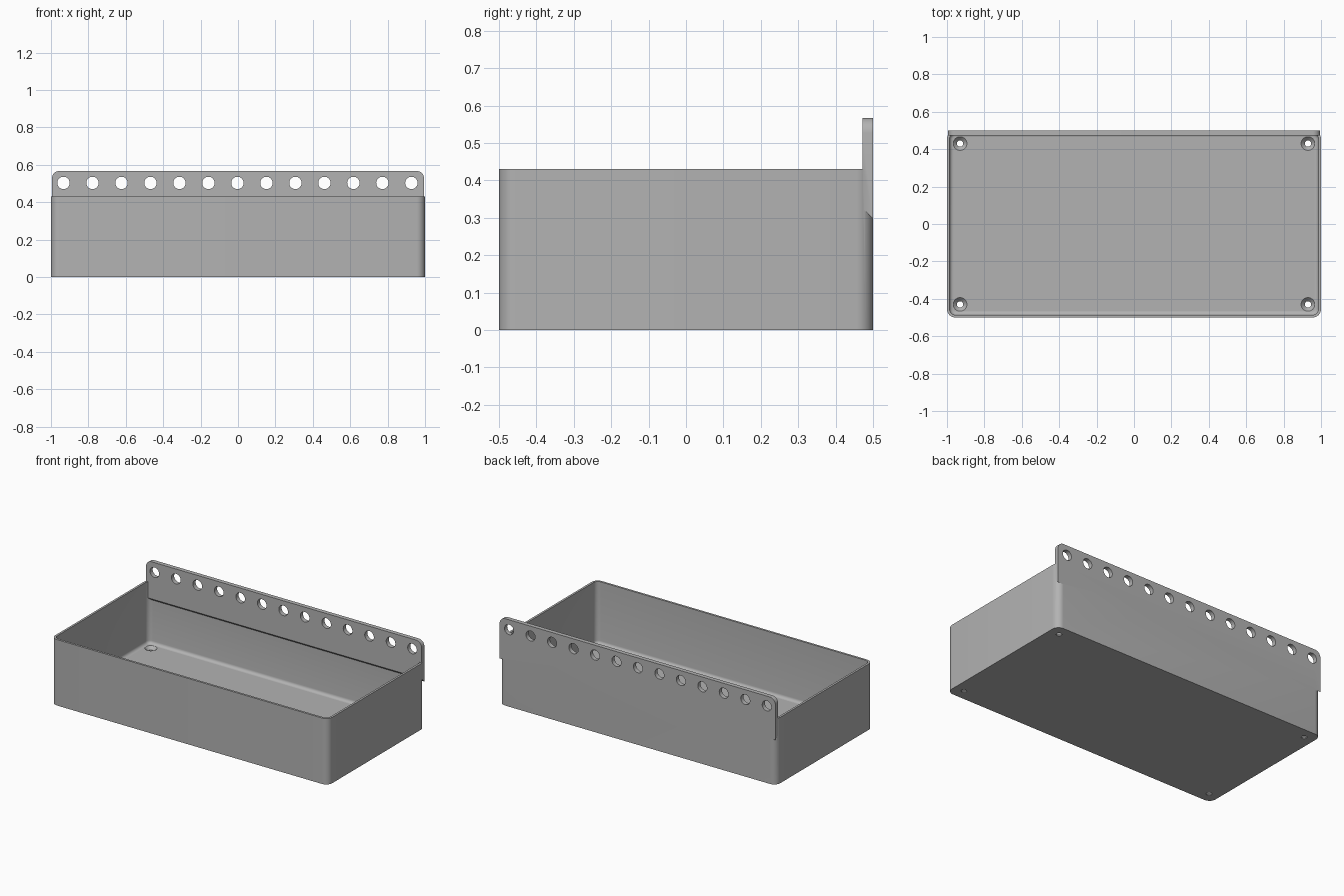
import bpy
import bmesh
from mathutils import Matrix, Vector

default = bpy.data.objects.get("Cube")
if default:
    bpy.data.objects.remove(default, do_unlink=True)

# Single plastic material
grey = bpy.data.materials.new("mid grey plastic")
grey.use_nodes = True
colour = (0.45, 0.45, 0.45, 1.0)
grey.diffuse_color = colour
grey.node_tree.nodes["Principled BSDF"].inputs["Base Color"].default_value = colour


def make_object(name, bm):
    bmesh.ops.recalc_face_normals(bm, faces=bm.faces)
    mesh = bpy.data.meshes.new(name)
    bm.to_mesh(mesh)
    bm.free()
    mesh.materials.append(grey)
    obj = bpy.data.objects.new(name, mesh)
    bpy.context.collection.objects.link(obj)
    return obj


def box(low, high):
    low, high = Vector(low), Vector(high)
    bm = bmesh.new()
    size = Matrix.Diagonal((high - low).to_4d())
    bmesh.ops.create_cube(bm, size=1, matrix=Matrix.Translation((low + high) / 2) @ size)
    return bm


def round_edges(bm, radius, rule, segments=8):
    edges = [e for e in bm.edges if rule(*(v.co for v in e.verts))]
    bmesh.ops.bevel(bm, geom=edges, offset=radius, segments=segments,
                    profile=0.5, affect='EDGES')


def upright(a, b):
    return abs(a.z - b.z) > 0.1


def add_cone(bm, r_start, r_end, depth, matrix, sides=32):
    bmesh.ops.create_cone(bm, cap_ends=True, segments=sides, radius1=r_start,
                          radius2=r_end, depth=depth, matrix=matrix)


def combine(target, other, operation):
    other.hide_render = True
    mod = target.modifiers.new(operation.title(), 'BOOLEAN')
    mod.operation = operation
    mod.solver = 'EXACT'
    mod.object = other
    bpy.context.view_layer.objects.active = target
    bpy.ops.object.modifier_apply(modifier=mod.name)
    bpy.data.objects.remove(other, do_unlink=True)


WALL, FLOOR, HEIGHT = 0.014, 0.026, 0.43

# Tray shell with rounded upright corners
bm = box((-1, -0.5, 0), (1, 0.5, HEIGHT))
round_edges(bm, 0.045, upright)
tray = make_object("storage_tray", bm)

# Hollow inside, filleted where the walls meet the floor
bm = box((-1 + WALL, -0.5 + WALL, FLOOR), (1 - WALL, 0.5 - WALL, 0.6))
round_edges(bm, 0.031, upright)
round_edges(bm, 0.02, lambda a, b: max(a.z, b.z) < FLOOR + 0.001, 5)
combine(tray, make_object("cavity_cutter", bm), 'DIFFERENCE')

# Hanging rail with a sloped underside and rounded top corners
RAIL_FRONT, RAIL_LOW, RAIL_TOP = 0.472, 0.297, 0.567
bm = box((-0.995, RAIL_FRONT, RAIL_LOW), (0.995, 0.5, RAIL_TOP))
for v in bm.verts:
    if v.co.z < 0.4 and v.co.y < 0.49:
        v.co.z += 0.028
round_edges(bm, 0.04, lambda a, b: min(a.z, b.z) > 0.5 and abs(a.x - b.x) < 0.01)
combine(tray, make_object("hanging_rail", bm), 'UNION')

# Row of round holes along the rail
bm = bmesh.new()
for i in range(-6, 7):
    place = Matrix.Translation((i * 0.155 - 0.003, 0.486, 0.503))
    add_cone(bm, 0.033, 0.033, 0.1, place @ Matrix.Rotation(1.570796, 4, 'X'))
combine(tray, make_object("rail_hole_cutter", bm), 'DIFFERENCE')

# Countersunk screw holes in the floor corners
for name, r_low, r_high, z_low, z_high in (
        ("screw_hole_cutter", 0.017, 0.017, -0.02, 0.05),
        ("countersink_cutter", 0.017, 0.037, 0.006, FLOOR + 0.0005)):
    bm = bmesh.new()
    for x in (-0.93, 0.93):
        for y in (-0.43, 0.43):
            place = Matrix.Translation((x, y, (z_low + z_high) / 2))
            add_cone(bm, r_low, r_high, z_high - z_low, place)
    combine(tray, make_object(name, bm), 'DIFFERENCE')

# Smooth the rounded corners, keep edges crisp
bpy.ops.object.select_all(action='DESELECT')
tray.select_set(True)
bpy.context.view_layer.objects.active = tray
bpy.ops.object.shade_smooth_by_angle(angle=0.6)
